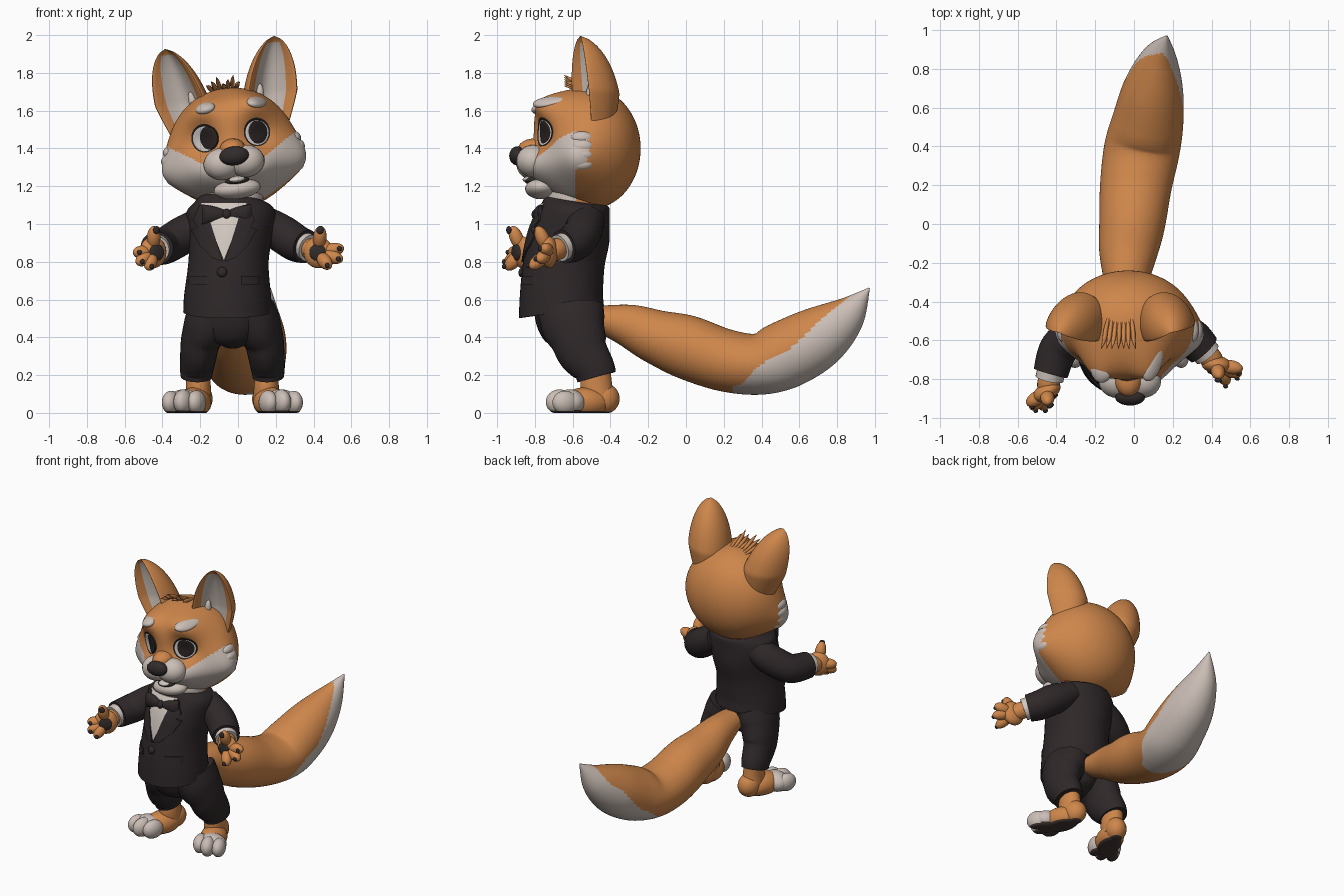
import bpy, bmesh
from math import sin, cos, pi, exp, sqrt, radians
from mathutils import Vector, Matrix
from mathutils.bvhtree import BVHTree

if "Cube" in bpy.data.objects:
    bpy.data.objects.remove(bpy.data.objects["Cube"])

def material(name, *rgb):
    m = bpy.data.materials.new(name)
    m.use_nodes = True
    m.diffuse_color = (*rgb, 1)
    m.node_tree.nodes["Principled BSDF"].inputs["Base Color"].default_value = (*rgb, 1)
    return m

ORANGE, WHITE = material("orange fur", .62, .24, .07), material("pale fur", .60, .52, .47)
SUIT, SHIRT = material("black suit", .028, .021, .022), material("white shirt", .64, .57, .52)
DARK, SOLE = material("dark nose and pads", .032, .025, .025), material("brown sole", .06, .04, .035)
EYE, PUPIL = material("eye white", .64, .60, .57), material("dark eye", .022, .016, .015)
X, Z, MID, VX = Vector((1, 0, 0)), Vector((0, 0, 1)), -.03, -.075
HEAD = Matrix.Translation((MID, -.505, 1.40)) @ Matrix.Rotation(-.12, 4, 'Y')
made = []

def finish(name, bm, mats, rule=None, fix=None, M=Matrix()):
    """Turn a bmesh into an object; rule picks colours, fix moves vertices."""
    for v in bm.verts:
        v.co = fix(v.co) if fix else v.co
    bmesh.ops.recalc_face_normals(bm, faces=bm.faces)
    for f in bm.faces:
        f.material_index = int(rule(f.calc_center_median())) if rule else f.material_index
    me = bpy.data.meshes.new(name)
    bm.to_mesh(me)
    bm.free()
    for m in mats:
        me.materials.append(m)
    ob = bpy.data.objects.new(name, me)
    bpy.context.collection.objects.link(ob)
    ob.matrix_world = M
    made.append(ob)
    return ob

def blob(name, loc, r, mats, rot=Matrix(), **kw):
    bm = bmesh.new()
    place = Matrix.Translation(loc) @ rot @ Matrix.Diagonal((*r, 1))
    bmesh.ops.create_uvsphere(bm, u_segments=24, v_segments=16, radius=1, matrix=place)
    finish(name, bm, mats, **kw)

def finger(name, a, b, r, mats, **kw):
    a, b = Vector(a), Vector(b)
    turn = (b - a).to_track_quat('Z', 'Y').to_matrix().to_4x4()
    blob(name, (a + b) / 2, (r, r, (b - a).length / 2 + r * .6), mats, turn, **kw)

def loft(name, rings, mats, paint=None, **kw):
    bm = bmesh.new()
    rows = [[bm.verts.new(p) for p in ring] for ring in rings]
    n = len(rows[0])
    for i, (low, high) in enumerate(zip(rows, rows[1:])):
        for j in range(n):
            f = bm.faces.new((low[j], low[(j + 1) % n], high[(j + 1) % n], high[j]))
            f.material_index = int(paint((i + .5) / len(rows), (j + .5) / n)) if paint else 0
    bm.faces.new(rows[0])
    bm.faces.new(rows[-1])
    return finish(name, bm, mats, **kw)

def spline(pts, steps):
    P, out = [pts[0], *pts, pts[-1]], []
    for a, b, c, d in zip(P, P[1:], P[2:], P[3:]):
        for t in (k / steps for k in range(steps)):
            out.append([q + .5 * t * (r - p + t * (2 * p - 5 * q + 4 * r - s + t * (3 * (q - r) + s - p)))
                        for p, q, r, s in zip(a, b, c, d)])
    return out + [list(pts[-1])]

def tube(name, pts, mats, ref=X, seg=32, steps=6, **kw):
    """Smooth tube through (x, y, z, radius along ref, other radius)."""
    sp, rings = spline(pts, steps), []
    for i, p in enumerate(sp):
        t = (Vector(sp[min(i + 1, len(sp) - 1)][:3]) - Vector(sp[max(i - 1, 0)][:3])).normalized()
        a = (ref - t * ref.dot(t)).normalized()
        b = t.cross(a)
        rings.append([Vector(p[:3]) + a * p[3] * cos(2 * pi * j / seg) + b * p[4] * sin(2 * pi * j / seg)
                      for j in range(seg)])
    return loft(name, rings, mats, **kw)

def oval(x, z, rx, rz, tilt=0):
    uv = [(rx * cos(k * pi / 16), rz * sin(k * pi / 16)) for k in range(32)]
    return [(x + u * cos(tilt) - v * sin(tilt), z + u * sin(tilt) + v * cos(tilt)) for u, v in uv]

def patch(name, outline, base, mat, lift, dome=False):
    """Plate or dome laid on the front of a base object, from an (x, z) outline."""
    tree = BVHTree.FromPolygons([v.co for v in base.data.vertices], [p.vertices[:] for p in base.data.polygons])
    parts = 1 if len(outline) > 20 else 8
    pts = [Vector(a).lerp(Vector(b), k / parts)
           for a, b in zip(outline, outline[1:] + outline[:1]) for k in range(parts)]
    mid, rings = sum(pts, Vector((0, 0))) / len(pts), []
    for s, off in [(1, -.006)] + [(s, lift * sqrt(1 - s * s) if dome else lift) for s in (1, .9, .75, .5, .25, .02)]:
        rings.append([])
        for q in (mid + (p - mid) * s for p in pts):
            hit = tree.ray_cast(Vector((q.x, -2, q.y)), Vector((0, 1, 0)))[0]
            rings[-1].append((hit or tree.find_nearest(Vector((q.x, -.8, q.y)))[0]) - Vector((0, off, 0)))
    loft(name, rings, [mat], M=base.matrix_world)

# Tail with pale underside and tip
tube("tail", [(-.04, -.46, .50, .09, .07), (-.04, -.3, .46, .115, .115), (-.03, -.15, .40, .15, .145),
              (-.01, 0, .35, .17, .168), (.01, .2, .28, .185, .165), (.04, .38, .258, .195, .162),
              (.07, .52, .305, .185, .18), (.1, .7, .40, .155, .165), (.13, .85, .515, .095, .105),
              (.17, .97, .66, .004, .004)], [ORANGE, WHITE], seg=80, steps=18,
     rule=lambda c: c.y > .25 and c.z < .15 + (c.y - .27) * (.45 + .55 * (c.y - .27))
     + .4 * (c.x - .17) + .012 * sin(25 * c.x + 20 * c.y))
# Jacket, hem rising towards the back, with shirt, lapels and bow tie
jacket = tube("jacket", [(-.055, -.66, .53, .235, .225), (-.055, -.66, .62, .23, .22), (-.05, -.645, .8, .212, .215),
                         (-.04, -.613, .95, .222, .212), (-.037, -.588, 1.06, .235, .187),
                         (-.037, -.58, 1.115, .19, .172), (-.035, -.575, 1.145, .14, .14)], [SUIT], seg=48,
              fix=lambda p: p + Z * max(0, min(1, (.68 - p.z) / .1)) * (p.y + .7) * .13)
patch("shirt_front", [(VX - .12, 1.11), (VX + .12, 1.11), (VX, .81)], jacket, SHIRT, .004)
lapel = [(.10, 1.1), (.005, .80), (.06, .82), (.13, .89), (.175, .97), (.14, .985), (.165, 1.02), (.13, 1.1)]
for s, side in ((-1, "right"), (1, "left")):
    patch(side + "_lapel", [(VX + s * x, z) for x, z in lapel], jacket, SUIT, .0095)
    flap = [(VX + s * .14 + x, z) for x, z in ((-.05, .68), (.05, .68), (.05, .725), (-.05, .725))]
    patch(side + "_pocket_flap", flap, jacket, SUIT, .009)
    tube(side + "_bow_wing", [(VX + .015 + s * d, -.785 + .1 * d, 1.05, h, w) for d, h, w in
                              ((0, .02, .02), (.05, .038, .028), (.1, .05, .03), (.13, .053, .012))],
         [SUIT], ref=Z, seg=20)
patch("jacket_button", oval(-.085, .745, .027, .027), jacket, SUIT, .02, True)
blob("bow_knot", (VX + .015, -.79, 1.05), (.026, .028, .03), [SUIT])
tube("neck", [(MID, -.585, 1.02, .15, .15), (MID, -.585, 1.12, .165, .16), (MID, -.55, 1.25, .16, .16)],
     [ORANGE, WHITE], rule=lambda c: c.y < -.58)
# Sleeves, cuffs and hands: arm path, palm, facing, fingertips (last is the thumb)
arms = {"right": ([(-.17, -.55, 1.01, .09, .1), (-.285, -.57, .945, .1, .1), (-.385, -.64, .885, .096, .1),
                   (-.43, -.77, .872, .088, .09)], (-.45, -.865, .85), (.5, -.85, 0),
                  [(-.535, -.92, .85), (-.52, -.94, .80), (-.47, -.94, .775), (-.445, -.915, .968)]),
        "left": ([(.11, -.53, 1.02, .09, .1), (.23, -.55, .95, .1, .1), (.305, -.595, .90, .098, .1),
                  (.36, -.65, .88, .09, .09)], (.425, -.725, .85), (-.1, -1, 0),
                 [(.54, -.745, .87), (.535, -.77, .815), (.475, -.81, .78), (.437, -.78, .968)])}
for side, (path, palm, face, tips) in arms.items():
    tube(side + "_sleeve", path, [SUIT], ref=Z)
    end, palm, face = Vector(path[-1][:3]), Vector(palm), Vector(face).normalized()
    way = (palm - end).normalized()
    tube(side + "_cuff", [(*(end + way * d), .073, .073) for d in (-.03, 0, .03)], [SHIRT], ref=Z, seg=24)
    finger(side + "_wrist", end, palm, .058, [ORANGE])
    turn = (-face).to_track_quat('Y', 'Z').to_matrix().to_4x4()
    blob(side + "_palm", palm, (.078, .046, .084), [ORANGE], turn)
    blob(side + "_palm_pad", palm + face * .04, (.044, .014, .045), [DARK], turn)
    for i, tip in enumerate(Vector(t) for t in tips):
        size = 1 if i == 3 else .65
        finger(f"{side}_finger_{i + 1}", palm.lerp(tip, .3), tip, .036, [ORANGE])
        blob(f"{side}_finger_pad_{i + 1}", tip + face * .027, (.02 * size, .011, .021 * size), [DARK], turn)
# Trousers, ankles and feet
tube("trouser_seat", [(-.045, -.63, .62, .2, .18), (-.04, -.62, .5, .2, .175), (MID, -.59, .42, .15, .145),
                      (MID, -.57, .37, .06, .08)], [SUIT])
ground = {"rule": lambda c: c.z < .012, "fix": lambda p: Vector((p.x, p.y, max(p.z, 0)))}
for s, side in ((-1, "right"), (1, "left")):
    tube(side + "_trouser_leg", [(MID + s * x, y, z, a, b) for x, y, z, a, b in
                                 ((.1, -.61, .54, .13, .175), (.135, -.595, .46, .125, .168),
                                  (.165, -.57, .39, .107, .148), (.178, -.545, .32, .098, .135),
                                  (.188, -.49, .24, .09, .112), (.19, -.473, .19, .083, .105))], [SUIT])
    tube(side + "_ankle", [(MID + s * .185, -.47, .24, .06, .07), (MID + s * .18, -.475, .14, .066, .085),
                           (MID + s * .18, -.46, .05, .07, .08)], [ORANGE])
    swing = Matrix.Rotation(s * .35, 4, 'Z')
    for part, loc, r, fur in (("heel", (.175, -.43, .075), (.07, .08, .08), ORANGE),
                              ("foot", (.205, -.53, .055), (.088, .14, .08), ORANGE),
                              ("forefoot", (.255, -.615, .055), (.095, .08, .07), WHITE),
                              ("toe_1", (.19, -.655, .056), (.047, .075, .064), WHITE),
                              ("toe_2", (.26, -.67, .058), (.048, .075, .066), WHITE),
                              ("toe_3", (.325, -.64, .055), (.045, .07, .062), WHITE)):
        blob(f"{side}_{part}", (MID + s * loc[0], *loc[1:]), r, [fur, SOLE], swing, **ground)
# Head: a ball swelled at forehead, brows, cheeks and jaw, with hollow eye sockets
bumps = [((0, -.22, .19), (0, -.055, .01), .18), ((0, -.25, -.14), (0, -.07, 0), .16)]
for s in (-1, 1):
    bumps += [((s * .3, -.08, -.09), (s * .07, -.01, -.01), .13), ((s * .15, -.15, .23), (0, -.095, .005), .11),
              ((s * .14, -.23, .05), (0, .045, 0), .085), ((s * .14, -.22, -.12), (s * .01, -.045, 0), .1)]

def swell(p):
    p = Vector((p.x * .335, p.y * .265, p.z * .32))
    return p + sum((Vector(d) * exp(-((p - Vector(c)).length / r) ** 2) for c, d, r in bumps), Vector())

bm = bmesh.new()
bmesh.ops.create_icosphere(bm, subdivisions=6, radius=1)
head = finish("head", bm, [ORANGE, WHITE], fix=swell, M=HEAD,
              rule=lambda c: c.y < -.08 + .07 * max(0, 1 - ((c.z + .045) / .11) ** 4)
              and c.z < -.08 + .65 * max(0, abs(c.x) - .14))
for part, loc, r, mat in (("nose_bridge", (0, -.3, -.003), (.068, .085, .055), ORANGE),
                          ("nose", (.005, -.388, -.04), (.078, .043, .05), DARK),
                          ("chin", (0, -.262, -.215), (.125, .085, .054), WHITE),
                          ("mouth", (.005, -.291, -.172), (.065, .06, .026), DARK),
                          ("teeth", (.005, -.298, -.167), (.05, .062, .02), SHIRT)):
    blob(part, loc, r, [mat], M=HEAD)

def ear_ring(s, t):
    w, ring = .15 * min(1, .6 + .9 * t) * max(1 - t ** 3.4, 0) ** .65 + .001, []
    for a in (2 * pi * k / 56 for k in range(56)):
        h = abs(sin(a))
        y = w * (1.25 * h if sin(a) >= 0 else .5 * h * h - 1.2 * h * (1 - h))
        ring.append((s * (.195 + .095 * t + w * cos(a) * cos(.33) - y * sin(.33)),
                     -.055 * t + w * cos(a) * sin(.33) + y * cos(.33), .03 + .535 * t))
    return ring

for s, side in ((-1, "right"), (1, "left")):
    loft(side + "_ear", [ear_ring(s, k / 32) for k in range(33)], [ORANGE, WHITE], M=HEAD,
         paint=lambda t, v: t < .9 and sin(2 * pi * v) < -.78)
    finger(side + "_ear_tuft", (s * .17, -.005, .22), (s * .185, 0, .31), .022, [WHITE], M=HEAD)
    blob(side + "_muzzle", (s * .062, -.305, -.075), (.1, .088, .085), [WHITE], M=HEAD)
    for i, x in enumerate((.335, .35, .35, .335)):
        blob(f"{side}_cheek_tuft_{i + 1}", (s * x, -.045, .015 - .045 * i), (.033, .06, .036), [WHITE], M=HEAD)
    # Eyes and brows, with the gaze turned a little
    patch(side + "_eye_rim", oval(s * .14, .071, .07, .076), head, PUPIL, .005)
    patch(side + "_eye", oval(s * .14, .068, .067, .071), head, EYE, .016, True)
    patch(side + "_pupil", oval(s * .132 + .012, .07, .055, .066), head, PUPIL, .025, True)
    patch(side + "_brow", oval(s * .137 + .02, .228, .052, .029, -s * .15), head, WHITE, .025, True)
# Hair strands on the crown
for i in range(7):
    x, up = (i - 3.3) * .023, .02 * (i % 3)
    tube(f"hair_strand_{i + 1}", [(x * .8, .04, .30, .006, .006), (x, -.03, .322, .011, .012),
                                  (x * 1.1, -.09, .335 + up / 2, .011, .012),
                                  (x * 1.3, -.14, .345 + up, .001, .001)], [ORANGE], seg=10, M=HEAD)
# Smooth shading with crisp hems
bpy.ops.object.select_all(action='DESELECT')
for ob in made:
    ob.select_set(True)
bpy.context.view_layer.objects.active = made[0]
bpy.ops.object.shade_smooth_by_angle(angle=radians(45))
